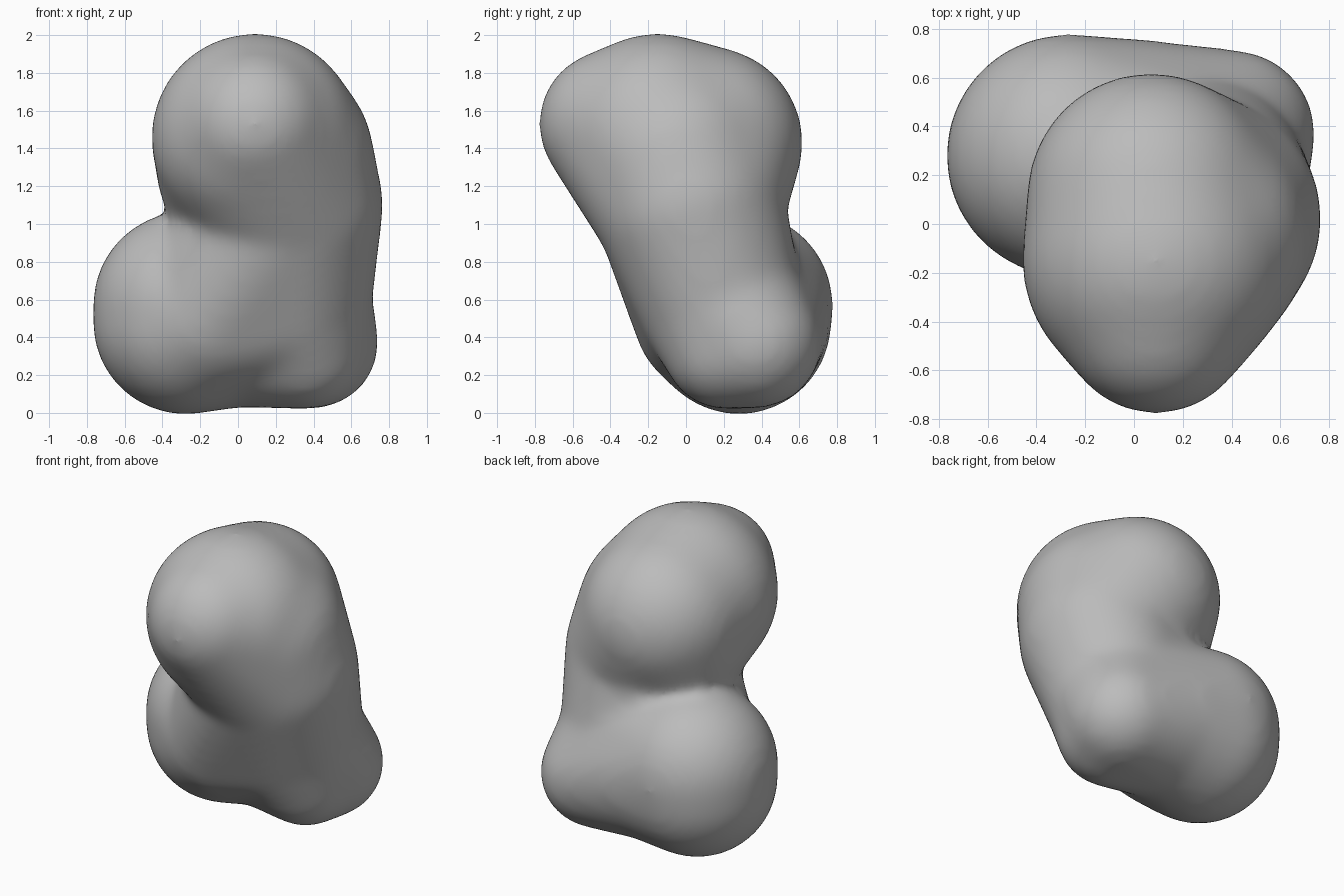
import bpy, bmesh
from mathutils import Vector

cube = bpy.data.objects.get("Cube")
if cube:
    bpy.data.objects.remove(cube, do_unlink=True)

# Control balls: centre and radius
BALLS = {
    "brow": ((0.09, -0.385, 1.53), 0.385),
    "crown": ((0.09, -0.15, 1.46), 0.54),
    "nape": ((0.07, 0.11, 1.43), 0.50),
    "chin": ((0.03, 0.08, 1.28), 0.45),
    "shoulder": ((0.18, -0.05, 1.35), 0.53),
    "waist": ((0.265, 0.02, 1.10), 0.495),
    "trunk": ((0.27, 0.18, 0.60), 0.43),
    "belly": ((-0.15, 0.15, 0.52), 0.42),
    "hip": ((-0.27, 0.28, 0.57), 0.49),
    "base": ((-0.28, 0.28, 0.48), 0.48),
    "bridge": ((0.00, 0.31, 0.48), 0.44),
    "foot": ((0.40, 0.37, 0.37), 0.335),
    "toe": ((0.36, 0.20, 0.34), 0.31),
}
# Each lobe is a skin stretched around some of the balls
LOBES = [
    ("brow", "crown", "nape", "chin", "shoulder", "waist"),
    ("waist", "trunk", "belly"),
    ("trunk", "belly", "hip", "base", "bridge"),
    ("trunk", "bridge", "foot", "toe"),
]
PADDING = 0.01  # makes up for the shrinking caused by smoothing

# Directions of the points on one ball
ball = bmesh.new()
bmesh.ops.create_icosphere(ball, subdivisions=4, radius=1)
directions = [v.co.copy() for v in ball.verts]
ball.free()

# Build the overlapping lobes
bm = bmesh.new()
for lobe in LOBES:
    points = []
    for name in lobe:
        centre, radius = BALLS[name]
        points += [bm.verts.new(Vector(centre) + d * (radius + PADDING)) for d in directions]
    bmesh.ops.convex_hull(bm, input=points)
    loose = [v for v in bm.verts if not v.link_faces]
    bmesh.ops.delete(bm, geom=loose, context='VERTS')
bmesh.ops.recalc_face_normals(bm, faces=bm.faces)
mesh = bpy.data.meshes.new("blob_body")
bm.to_mesh(mesh)
bm.free()
body = bpy.data.objects.new("blob_body", mesh)
bpy.context.collection.objects.link(body)

# Fuse the lobes into one skin and soften the creases
fuse = body.modifiers.new("fuse", 'REMESH')
fuse.mode = 'VOXEL'
fuse.voxel_size = 0.03
fuse.use_smooth_shade = True
soften = body.modifiers.new("soften", 'SMOOTH')
soften.factor = 0.5
soften.iterations = 24

# Plain grey finish
grey = bpy.data.materials.new("grey")
grey.use_nodes = True
colour = (0.5, 0.5, 0.5, 1)
grey.diffuse_color = colour
grey.node_tree.nodes["Principled BSDF"].inputs["Base Color"].default_value = colour
mesh.materials.append(grey)
